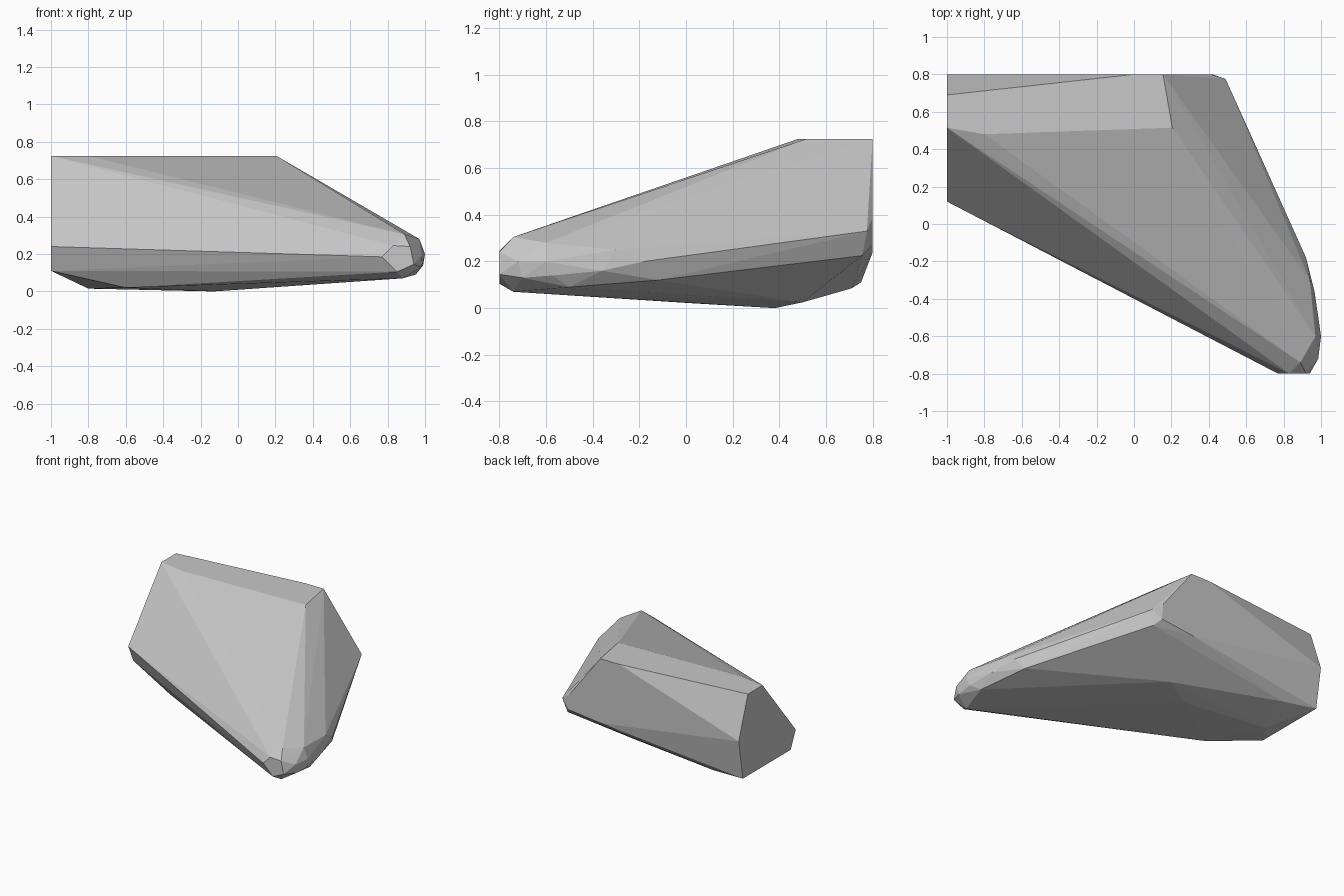
import bpy
import bmesh
from mathutils import Vector

# Remove the default cube only
default_cube = bpy.data.objects.get("Cube")
if default_cube:
    bpy.data.objects.remove(default_cube, do_unlink=True)


def make_material(name, value):
    """Plain single-colour grey material."""
    material = bpy.data.materials.new(name)
    material.use_nodes = True
    colour = (value, value, value, 1)
    material.diffuse_color = colour
    shader = material.node_tree.nodes["Principled BSDF"]
    shader.inputs["Base Color"].default_value = colour
    shader.inputs["Roughness"].default_value = .8
    return material


def outline_on_plane(axis, offset, outline):
    """Lift a flat outline onto the plane where the given axis equals offset."""
    points = []
    for pair in outline:
        coords = list(pair)
        coords.insert("xyz".index(axis), offset)
        points.append(Vector(coords))
    return points


def build_hull(name, points, material):
    """Wrap the facet corners in a tight, flat-shaded convex shell."""
    mesh = bpy.data.meshes.new(name)
    shell = bmesh.new()
    for point in points:
        shell.verts.new(point)
    result = bmesh.ops.convex_hull(shell, input=shell.verts)
    leftovers = set(result["geom_interior"]) | set(result["geom_unused"])
    loose = [item for item in leftovers if isinstance(item, bmesh.types.BMVert)]
    bmesh.ops.delete(shell, geom=loose, context="VERTS")
    bmesh.ops.dissolve_limit(shell, angle_limit=.01, verts=shell.verts, edges=shell.edges)
    bmesh.ops.recalc_face_normals(shell, faces=shell.faces)
    for face in shell.faces:
        face.smooth = False
    shell.to_mesh(mesh)
    shell.free()
    mesh.materials.append(material)
    hull = bpy.data.objects.new(name, mesh)
    bpy.context.collection.objects.link(hull)
    return hull


# Flat cut wall on the -x side
cut_wall = outline_on_plane("x", -1, [
    (.12, .24), (.18, .11), (.75, .11), (.8, .41), (.69, .725), (.515, .725)])

# Level roof
roof = outline_on_plane("z", .725, [
    (-.8, .48), (.205, .515), (.155, .8), (0, .8)])

# Upright back wall
back_wall = outline_on_plane("y", .8, [
    (.41, .39), (.42, .27), (.15, .24)])

# Small flat facet at the tip of the nose
nose_tip = outline_on_plane("y", -.8, [
    (.77, .185), (.83, .245), (.92, .24), (.94, .145), (.85, .105)])

# Shallow underside
underside = [Vector(p) for p in (
    (-.8, .45, .015), (-.6, .04, .02), (-.13, .38, 0),
    (-.73, .71, .085), (.1, .5, .025))]

# Bevelled back corner
back_corner = [Vector(p) for p in (
    (.49, .775, .33), (.46, .755, .225))]

# Rounded flank that runs from the back corner to the nose
flank = [Vector(p) for p in (
    (.92, -.18, .2), (.87, -.12, .12), (.94, -.3, .25), (.965, -.36, .16),
    (.97, -.6, .28), (1, -.6, .2), (.99, -.57, .14), (.95, -.5, .09))]

# Blunt rim behind the nose tip
nose_rim = [Vector(p) for p in (
    (.89, -.74, .305), (.985, -.72, .2), (.98, -.7, .13), (.88, -.74, .07))]

stone_grey = make_material("stone_grey", .58)
corners = cut_wall + roof + back_wall + nose_tip
corners += underside + back_corner + flank + nose_rim
build_hull("rock_wedge", corners, stone_grey)
